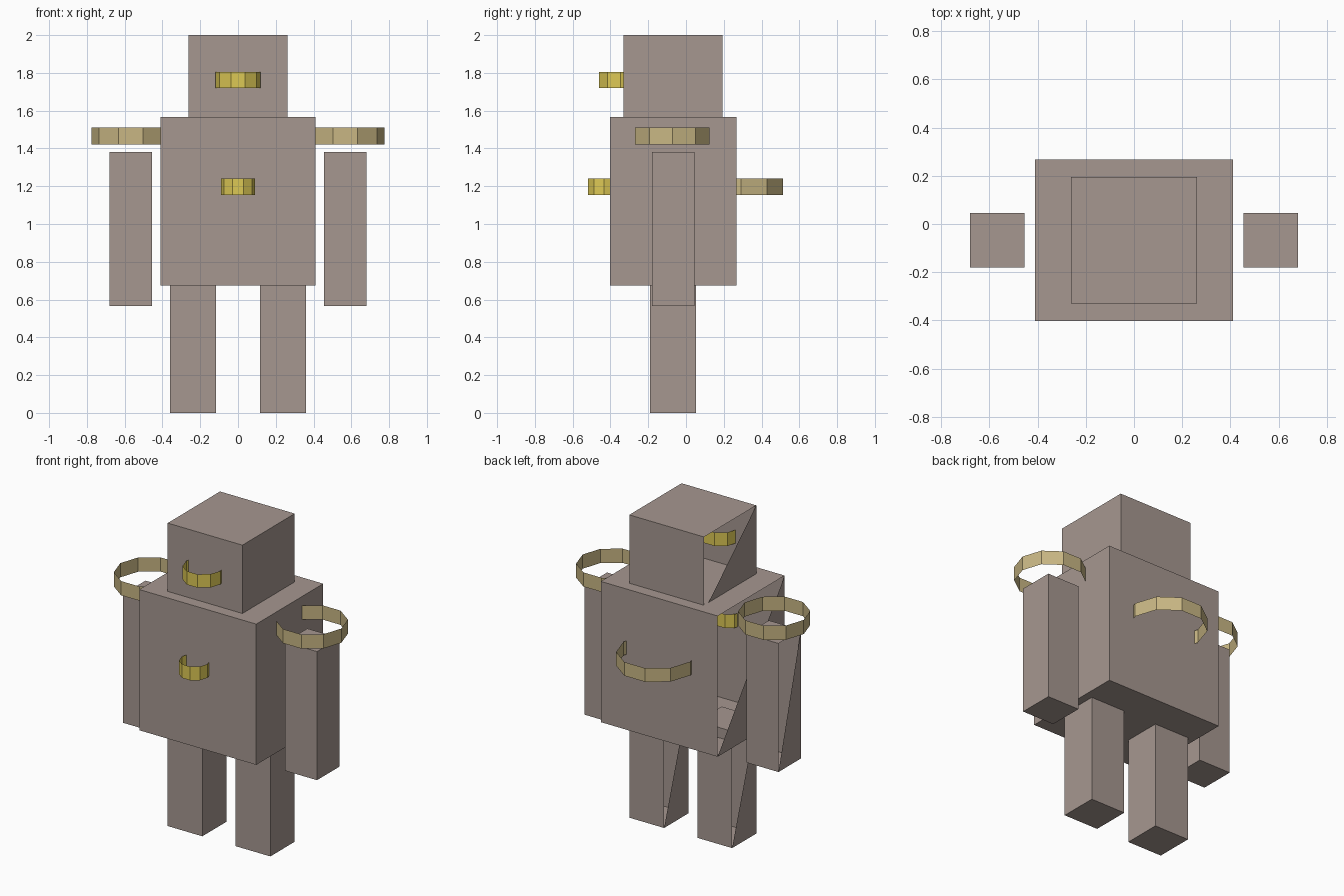
import bpy, bmesh, math

if "Cube" in bpy.data.objects:
    bpy.data.objects.remove(bpy.data.objects["Cube"])


def material(name, rgb):
    m = bpy.data.materials.new(name)
    m.diffuse_color = (*rgb, 1)
    m.use_nodes = True
    m.node_tree.nodes["Principled BSDF"].inputs["Base Color"].default_value = m.diffuse_color
    return m


STONE = material("stone", (0.38, 0.31, 0.28))
YELLOW = material("yellow", (0.72, 0.58, 0.09))
TAN = material("tan", (0.58, 0.47, 0.23))


def finish(bm, name, mat):
    mesh = bpy.data.meshes.new(name)
    bm.to_mesh(mesh)
    bm.free()
    mesh.materials.append(mat)
    obj = bpy.data.objects.new(name, mesh)
    bpy.context.collection.objects.link(obj)
    return obj


def block(name, x, y, z):
    """Box from (min, max) ranges; its -x side keeps only the lower front triangle."""
    bm = bmesh.new()
    bmesh.ops.create_cube(bm, size=1)
    for v in bm.verts:
        v.co = [r[0] if c < 0 else r[1] for c, r in zip(v.co, (x, y, z))]
    bm.normal_update()
    side = min(bm.faces, key=lambda f: f.normal.x)
    kept = [v for v in side.verts if not (v.co.y > sum(y) / 2 and v.co.z > sum(z) / 2)]
    bmesh.ops.delete(bm, geom=[side], context='FACES_ONLY')
    bm.faces.new(kept).normal_update()
    bmesh.ops.recalc_face_normals(bm, faces=bm.faces)
    return finish(bm, name, STONE)


def band(name, x, y, radius, z, mat, sides=10):
    """Thin open ring with a corner on the x axis."""
    bm = bmesh.new()
    rows = [[bm.verts.new((x + radius * math.cos(math.tau * i / sides),
                           y + radius * math.sin(math.tau * i / sides), h))
             for i in range(sides)] for h in z]
    for i in range(sides):
        j = (i + 1) % sides
        bm.faces.new((rows[0][i], rows[0][j], rows[1][j], rows[1][i]))
    return finish(bm, name, mat)


# Body and head
block("torso", (-0.41, 0.41), (-0.403, 0.268), (0.675, 1.567))
block("head", (-0.262, 0.262), (-0.33, 0.194), (1.525, 2.0))

# Limbs and shoulder rings on both sides
for side, s in (("left", -1), ("right", 1)):
    block(side + "_arm", sorted((s * 0.455, s * 0.68)), (-0.18, 0.045), (0.565, 1.38))
    block(side + "_leg", sorted((s * 0.117, s * 0.36)), (-0.19, 0.052), (0.0, 0.74))
    band(side + "_shoulder_ring", s * 0.568, -0.072, 0.207, (1.42, 1.51), TAN)

# Rings set into the face, chest and back
band("face_ring", 0, -0.346, 0.12, (1.72, 1.805), YELLOW)
band("chest_ring", 0, -0.434, 0.09, (1.153, 1.24), YELLOW)
band("back_ring", 0, 0.29, 0.235, (1.153, 1.24), TAN)
